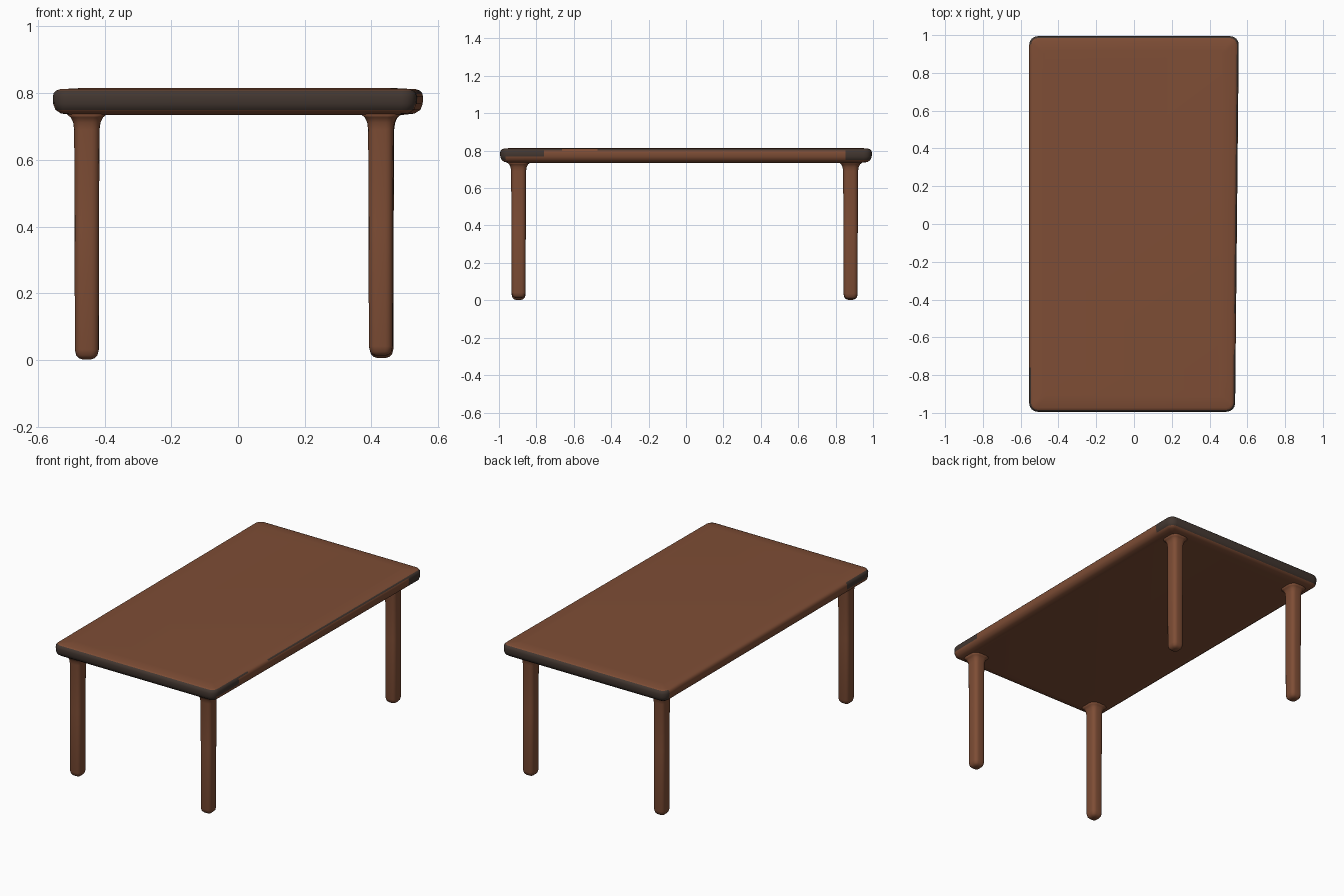
import bpy, bmesh, math
from mathutils import Vector

if "Cube" in bpy.data.objects:
    bpy.data.objects.remove(bpy.data.objects["Cube"])


def material(name, rgb):
    m = bpy.data.materials.new(name)
    m.diffuse_color = (*rgb, 1)
    m.use_nodes = True
    m.node_tree.nodes["Principled BSDF"].inputs["Base Color"].default_value = m.diffuse_color
    return m


brown = material("brown wood", (0.21, 0.075, 0.036))
dark = material("dark edge", (0.056, 0.038, 0.03))


def rounded_ring(hx, hy, r, z, steps=4, long_cuts=0):
    """Counter-clockwise rounded rectangle, optionally divided along its y sides."""
    pts = []
    for k, (sx, sy) in enumerate([(1, 1), (-1, 1), (-1, -1), (1, -1)]):
        for i in range(steps + 1):
            a = math.pi / 2 * (k + i / steps)
            pts.append(Vector((sx * (hx - r) + r * math.cos(a),
                               sy * (hy - r) + r * math.sin(a), z)))
        if k in (1, 3):
            side = -1 if k == 1 else 1
            for i in range(1, long_cuts + 1):
                t = i / (long_cuts + 1)
                y = (hy - r) * (1 - 2 * t) * -side
                pts.append(Vector((side * hx, y, z)))
    return pts


def loft(name, rings, colour_rule=None):
    bm = bmesh.new()
    loops = [[bm.verts.new(p) for p in ring] for ring in rings]
    n = len(loops[0])
    for a, b in zip(loops, loops[1:]):
        for i in range(n):
            j = (i + 1) % n
            bm.faces.new((a[i], a[j], b[j], b[i]))
    bm.faces.new(loops[0][::-1])
    bm.faces.new(loops[-1])
    bm.normal_update()
    for f in bm.faces:
        f.smooth = True
        if colour_rule and colour_rule(f.calc_center_median(), f.normal):
            f.material_index = 1
    me = bpy.data.meshes.new(name)
    bm.to_mesh(me)
    bm.free()
    me.materials.append(brown)
    me.materials.append(dark)
    ob = bpy.data.objects.new(name, me)
    bpy.context.collection.objects.link(ob)
    return ob


# Tabletop: soft-edged slab, its right side tapering slightly to the front
edge = [(0.06, 0.735), (0.025, 0.739), (0.008, 0.750), (0.001, 0.768),
        (0.0, 0.790), (0.003, 0.801), (0.010, 0.808), (0.022, 0.812), (0.08, 0.815)]
rings = []
for inset, z in edge:
    ring = rounded_ring(0.553 - inset, 0.994 - inset, max(0.045 - inset, 0.012), z,
                        long_cuts=19)
    for p in ring:
        if p.x > 0:
            p.x += 0.010 * p.y - 0.006
        p.x -= 0.002
    rings.append(ring)


def edge_colour(c, n):
    if abs(n.z) > 0.8:
        return False
    if abs(n.y) > 0.45:                       # both short ends
        return True
    if c.x > 0:                               # worn patches on the right side
        if c.y > 0.82:
            return True
        return c.z > (0.770 if c.y < -0.72 else 0.799) and not -0.7 < c.y < -0.45
    return c.y > 0.93 or (c.y < -0.78 and c.z > 0.770)


loft("tabletop", rings, edge_colour)

# Legs: rounded square posts with domed feet, flaring into the top
leg_profile = [(0.012, 0.0), (0.024, 0.004), (0.032, 0.013), (0.036, 0.03),
               (0.0365, 0.40), (0.038, 0.69), (0.041, 0.712), (0.048, 0.727),
               (0.064, 0.740)]
for name, x, y, foot in [("front_left_leg", -0.453, -0.895, 0.002),
                         ("front_right_leg", 0.428, -0.895, 0.012),
                         ("back_left_leg", -0.453, 0.88, 0.003),
                         ("back_right_leg", 0.430, 0.88, 0.006)]:
    rings = [[p + Vector((x, y, 0)) for p in
              rounded_ring(h, h * 1.05, h * 0.62, max(z, z + foot * (1 - z / 0.74)))]
             for h, z in leg_profile]
    loft(name, rings)
